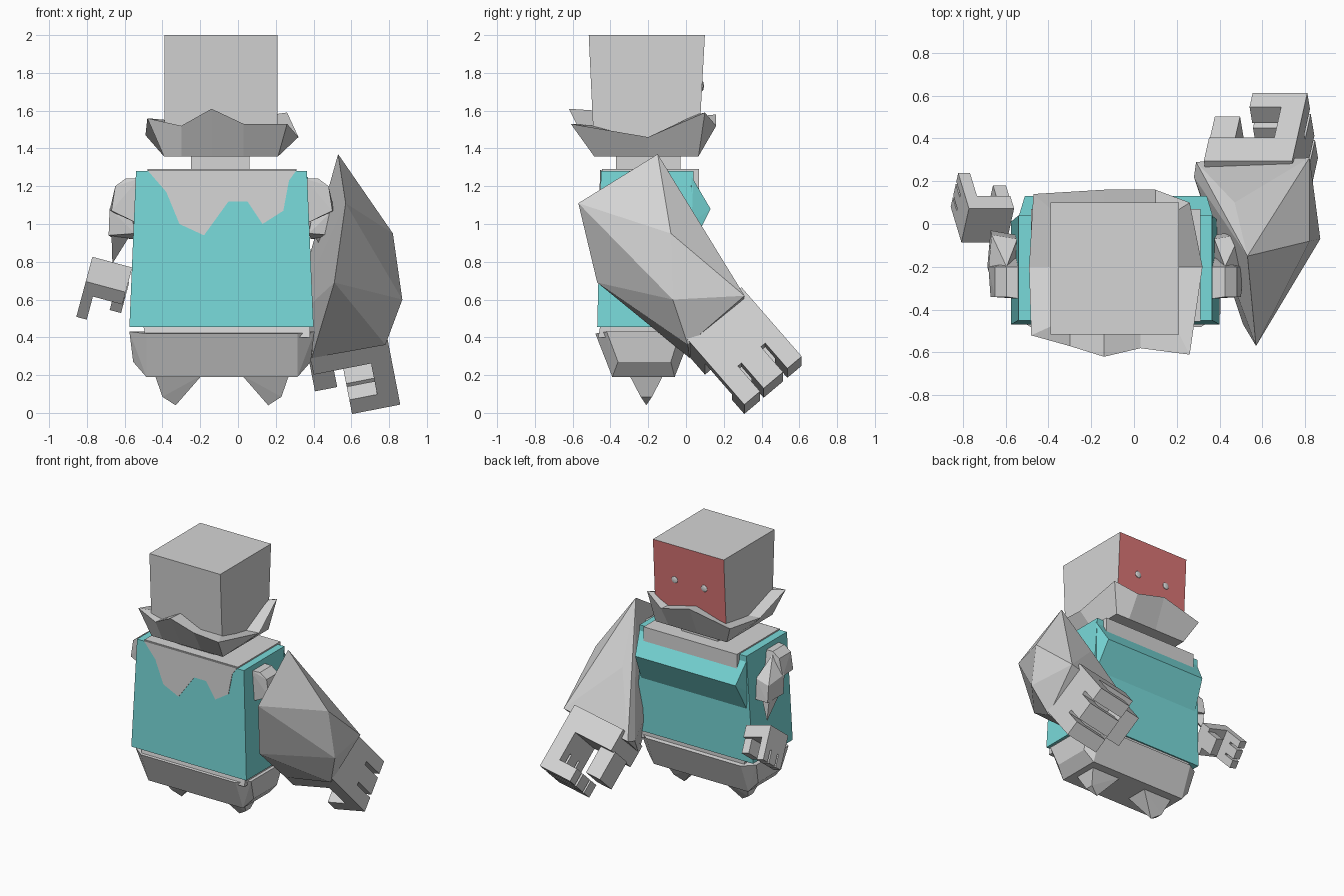
import bpy, bmesh, math
from mathutils import Vector, Matrix
from itertools import product

if "Cube" in bpy.data.objects:
    bpy.data.objects.remove(bpy.data.objects["Cube"])


def material(name, rgb):
    m = bpy.data.materials.new(name)
    m.diffuse_color = (*rgb, 1)
    m.use_nodes = True
    m.node_tree.nodes["Principled BSDF"].inputs["Base Color"].default_value = m.diffuse_color
    return m


GREY = material("grey", (0.66, 0.66, 0.66))
TEAL = material("teal", (0.19, 0.70, 0.70))
RED = material("red", (0.70, 0.18, 0.18))
CX = -0.085  # mirror plane of the body


def finish(name, bm, *mats):
    bmesh.ops.recalc_face_normals(bm, faces=bm.faces)
    me = bpy.data.meshes.new(name)
    bm.to_mesh(me)
    bm.free()
    ob = bpy.data.objects.new(name, me)
    for m in mats:
        me.materials.append(m)
    bpy.context.collection.objects.link(ob)
    return ob


def hulls(name, groups, mat=GREY):
    """One object made of several convex solids."""
    bm = bmesh.new()
    for pts in groups:
        one = bmesh.new()
        for p in pts:
            one.verts.new(p)
        r = bmesh.ops.convex_hull(one, input=one.verts)
        loose = [g for g in r["geom_interior"] if isinstance(g, bmesh.types.BMVert)]
        bmesh.ops.delete(one, geom=loose, context='VERTS')
        bmesh.ops.dissolve_limit(one, angle_limit=0.02, verts=one.verts, edges=one.edges)
        tmp = bpy.data.meshes.new("tmp")
        one.to_mesh(tmp)
        one.free()
        bm.from_mesh(tmp)
        bpy.data.meshes.remove(tmp)
    return finish(name, bm, mat)


def rect(x0, x1, y0, y1, z):
    return [(x, y, z) for x, y in product((x0, x1), (y0, y1))]


def mirrored(pts, side):
    """Points given as offset from the body plane, y, z."""
    return [(CX + side * x, y, z) for x, y, z in pts]


# Head, with a red face on the +y side
head = hulls("head", [rect(-.39, .21, -.485, .065, 1.36) + rect(-.39, .21, -.515, .10, 2)])
head.data.materials.append(RED)
for f in head.data.polygons:
    if f.normal.y > 0.9:
        f.material_index = 1

# Eyes, nearly flush with the face
for i, x in enumerate((-.215, .035)):
    bm = bmesh.new()
    bmesh.ops.create_icosphere(bm, subdivisions=2, radius=0.026)
    bmesh.ops.scale(bm, vec=(1, .3, 1), verts=bm.verts)
    bmesh.ops.translate(bm, vec=(x, .087, 1.73), verts=bm.verts)
    finish(f"eye_{i}", bm, GREY)

# Ragged collar: flares out of a rectangular base, its top closes against the head
rim = [(-.48, -.52, 1.56), (-.30, -.57, 1.52), (-.14, -.62, 1.61), (.03, -.58, 1.53),
       (.26, -.61, 1.53), (.32, -.20, 1.46), (.26, .10, 1.59), (.10, .16, 1.52),
       (-.14, .16, 1.58), (-.47, .14, 1.51), (-.49, -.20, 1.47)]


def clamped(p, x0, x1, y0, y1, z):
    return (min(max(p[0], x0), x1), min(max(p[1], y0), y1), z)


bm = bmesh.new()
top = [bm.verts.new(p) for p in rim]
low = [bm.verts.new(clamped(p, -.392, .212, -.486, .066, 1.358)) for p in rim]
inner = [bm.verts.new(clamped(p, -.37, .19, -.47, .055, p[2] - .01)) for p in rim]
for i in range(len(rim)):
    j = (i + 1) % len(rim)
    bm.faces.new((low[i], low[j], top[j], top[i]))
    bm.faces.new((top[i], top[j], inner[j], inner[i]))
bm.faces.new(low)
finish("collar", bm, GREY)

# Neck and shoulder slab
hulls("neck", [rect(-.25, .06, -.37, -.03, 1.27) + rect(-.25, .06, -.37, -.03, 1.37)])
hulls("shoulder_slab", [rect(-.48, .31, -.445, .07, 1.18) + rect(-.48, .31, -.445, .07, 1.29)])

# Vest and its overhanging lapel
hulls("vest", [rect(-.575, .40, -.47, .01, .455) + rect(-.54, .365, -.45, .04, 1.28)], TEAL)
lapel = [(.455, .03, 1.25), (.45, .01, .84), (.455, .02, 1.0), (.425, .13, 1.08)]
hulls("lapel", [mirrored(lapel, 1) + mirrored(lapel, -1)], TEAL)

# Ragged mane lying on the back of the vest
outline = [(-.48, 1.285), (-.38, 1.17), (-.31, 1.0), (-.18, .94), (-.05, 1.12), (.05, 1.12),
           (.13, 1.0), (.24, 1.07), (.27, 1.23), (.31, 1.285)]
bm = bmesh.new()
face = bm.faces.new([bm.verts.new((x, -.455 - (1.28 - z) * .0244, z)) for x, z in outline])
ext = bmesh.ops.extrude_face_region(bm, geom=[face])
bmesh.ops.translate(bm, vec=(0, .008, 0),
                    verts=[v for v in ext["geom"] if isinstance(v, bmesh.types.BMVert)])
finish("mane", bm, GREY)

# Waist band and faceted pelvis
hulls("waist", [rect(-.49, .38, -.465, .0, .40) + rect(-.50, .38, -.455, .0, .456)])
pelvis = []
for s in (1, -1):
    pelvis += mirrored([(.49, -.42, .43), (.49, -.03, .43), (.40, -.48, .42), (.40, .03, .42),
                        (.47, -.36, .27), (.47, -.08, .27), (.40, -.39, .19), (.40, -.06, .19)], s)
hulls("pelvis", [pelvis])

# Pointed feet and upper arms, mirrored
for side, label in ((1, "right"), (-1, "left")):
    foot = [(x, y, .20) for x in (.105, .355) for y in (-.30, -.12)]
    foot += [(.315, -.24, .085), (.315, -.18, .085), (.245, -.21, .04)]
    hulls(f"{label}_foot", [mirrored(foot, side)])
    shoulder = [(.44, -.35, 1.24), (.51, -.34, 1.24), (.565, -.34, 1.20), (.44, -.2, 1.24),
                (.51, -.2, 1.24), (.565, -.2, 1.20), (.585, -.34, 1.07), (.595, -.2, 1.07),
                (.44, -.34, 1.0), (.44, -.15, 1.0)]
    upper = [(.51, -.2, 1.22), (.595, -.22, 1.08), (.58, -.05, 1.05), (.46, -.07, 1.07),
             (.60, -.2, .94), (.585, -.03, .93), (.46, -.2, .95), (.47, -.05, .92)]
    fore = [(.585, -.18, .95), (.585, -.05, .95), (.48, -.1, .95), (.58, -.03, .79)]
    hulls(f"{label}_upper_arm", [mirrored(p, side) for p in (shoulder, upper, fore)])

# Oversized right forearm
hulls("big_forearm", [[
    (.53, -.15, 1.37), (.57, -.57, 1.11), (.82, -.08, .95), (.87, -.07, .60), (.76, -.08, .57),
    (.51, -.47, .69), (.47, .10, .95), (.80, .12, .76), (.82, .31, .62), (.29, .29, .50),
    (.28, .22, .48), (.78, .01, .36), (.39, .02, .29)]])


def hand(name, side, size, pos, roll, curled):
    """Gripping hand: boxes given as w (outward), v (across), u (along the fingers)."""
    boxes = [(-.21, .21, -.2, .2, -.02, .15),     # palm
             (.10, .21, -.2, .2, .14, .29),       # knuckles
             (-.22, -.10, -.09, .15, .14, .36)]   # thumb
    for v0, v1 in ((-.2, -.09), (-.065, .07), (.10, .2)):
        boxes.append((.10, .21, v0, v1, .28, .47))
        if curled:
            boxes.append((-.05, .11, v0, v1, .37, .47))
    u, v = Vector((0, .65, -.76)), Vector((0, .76, .65))
    rot = Matrix.Rotation(roll, 3, 'Y')
    groups = []
    for b in boxes:
        pts = []
        for w, q, t in product(b[0:2], b[2:4], b[4:6]):
            p = rot @ (Vector((w, 0, 0)) + v * q + u * t) * size
            pts.append((pos[0] + side * p.x, pos[1] + p.y, pos[2] + p.z))
        groups.append(pts)
    hulls(name, groups)


hand("big_hand", 1, 1.0, (.56, .155, .482), math.radians(-11), True)
hand("small_hand", -1, .52, (-.685, .0, .725), math.radians(-15), False)
